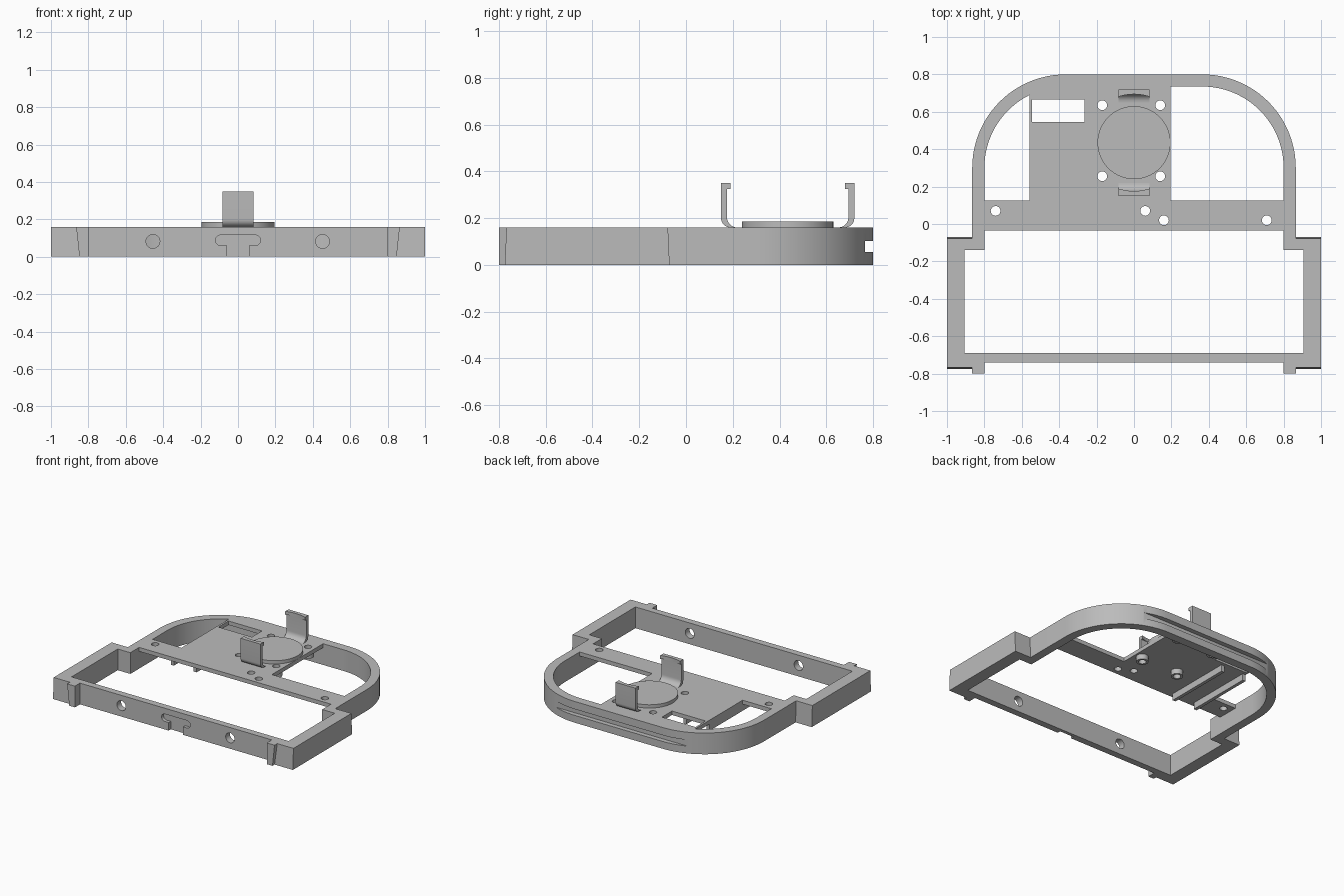
import bpy, bmesh
from math import sin, cos, pi, acos

cube = bpy.data.objects.get("Cube")
if cube:
    bpy.data.objects.remove(cube)

grey = bpy.data.materials.new("plain_grey")
grey.use_nodes = True
COLOUR = (0.5, 0.5, 0.5, 1)
grey.diffuse_color = COLOUR
grey.node_tree.nodes["Principled BSDF"].inputs["Base Color"].default_value = COLOUR

H = 0.16          # frame height
PLATE_Z = 0.13    # underside of the deck
DISC_Y = 0.435    # centre of the round pad
ARC_X, ARC_Y, R_OUT, R_IN = 0.365, 0.30, 0.50, 0.435


def prism(name, points, low, high, axis="z"):
    """Extrude a flat outline along an axis."""
    place = {"z": lambda a, b, c: (a, b, c),
             "y": lambda a, b, c: (a, c, b),
             "x": lambda a, b, c: (c, a, b)}[axis]
    bm = bmesh.new()
    rings = [[bm.verts.new(place(a, b, c)) for a, b in points] for c in (low, high)]
    bm.faces.new(rings[0])
    bm.faces.new(rings[1])
    n = len(points)
    for i in range(n):
        j = (i + 1) % n
        bm.faces.new((rings[0][i], rings[0][j], rings[1][j], rings[1][i]))
    bmesh.ops.recalc_face_normals(bm, faces=bm.faces)
    mesh = bpy.data.meshes.new(name)
    bm.to_mesh(mesh)
    bm.free()
    mesh.materials.append(grey)
    ob = bpy.data.objects.new(name, mesh)
    bpy.context.collection.objects.link(ob)
    return ob


def rect(x0, x1, y0, y1):
    return [(x0, y0), (x1, y0), (x1, y1), (x0, y1)]


def arc(cx, cy, r, start, end, n=24):
    return [(cx + r * cos(start + (end - start) * i / n),
             cy + r * sin(start + (end - start) * i / n)) for i in range(n + 1)]


def circle(cx, cy, r, n=32):
    return arc(cx, cy, r, 0, 2 * pi, n)[:-1]


def mirrored(half):
    return half + [(-x, y) for x, y in reversed(half)]


def activate(ob):
    bpy.ops.object.select_all(action="DESELECT")
    ob.select_set(True)
    bpy.context.view_layer.objects.active = ob


def cut(ob, *cutters):
    for cutter in cutters:
        cutter.hide_render = True
        mod = ob.modifiers.new("cut", "BOOLEAN")
        mod.operation = "DIFFERENCE"
        mod.solver = "EXACT"
        mod.object = cutter
        activate(ob)
        bpy.ops.object.modifier_apply(modifier=mod.name)
        bpy.data.objects.remove(cutter)


def smooth(ob):
    activate(ob)
    bpy.ops.object.shade_smooth_by_angle(angle=pi / 6)


# Outer frame: wide rectangle at the front, rounded arch at the back
outline = mirrored([(0.8, -0.74), (0.8, -0.8), (0.865, -0.8), (0.865, -0.775),
                    (1, -0.775), (1, -0.07), (0.865, -0.07)]
                   + arc(ARC_X, ARC_Y, R_OUT, 0, pi / 2))
frame = prism("frame", outline, 0, H)

# Slight draft on the ends of the side blocks and on the tabs
for v in frame.data.vertices:
    side = abs(v.co.x) > 0.86
    if side and v.co.z > 0.1:
        if abs(v.co.y + 0.07) < 0.001:
            v.co.y -= 0.007
        elif abs(v.co.y + 0.775) < 0.001:
            v.co.y += 0.007
    elif side and v.co.y < -0.77 and abs(v.co.x) < 0.9:
        v.co.x *= 0.98

opening = mirrored([(0.905, -0.69), (0.905, -0.14), (0.8, -0.14)]
                   + arc(ARC_X, ARC_Y, R_IN, 0, pi / 2))
cut(frame, prism("opening_cutter", opening, -0.1, 0.3))

# Groove along the back, round holes and keyed pocket in the front bar
cut(frame, prism("groove_cutter", rect(-0.7, 0.7, 0.765, 0.9), 0.055, 0.102))
for x in (-0.455, 0.452):
    cut(frame, prism("hole_cutter", circle(x, 0.082, 0.037), -0.76, -0.66, "y"))
slot = arc(0.092, 0.088, 0.028, -pi / 2, pi / 2, 12)
pocket = mirrored([(0.06, -0.05), (0.06, 0.06)] + slot)
cut(frame, prism("pocket_cutter", pocket, -0.76, -0.715, "y"))
smooth(frame)

# Thin deck across the arch
edge_angle = acos((-0.56 + ARC_X) / R_IN)
deck = prism("deck", [(-0.8, -0.035), (0.8, -0.035), (0.8, 0.125), (0.195, 0.125),
                      (0.195, 0.735)]
             + arc(-ARC_X, ARC_Y, R_IN, pi / 2, edge_angle, 8)
             + [(-0.56, 0.125), (-0.8, 0.125)], PLATE_Z, H)
cut(deck, prism("window_cutter", rect(-0.545, -0.265, 0.545, 0.665), 0, 0.3))
mounts = [(x, y) for x in (-0.17, 0.14) for y in (0.255, 0.635)]
small_holes = [(-0.74, 0.07), (0.06, 0.07), (0.16, 0.02), (0.71, 0.02)]
for x, y in mounts + small_holes:
    cut(deck, prism("hole_cutter", circle(x, y, 0.026), 0, 0.3))
smooth(deck)

# Hollow standoffs under the deck
for i, (x, y) in enumerate(mounts):
    post = prism(f"standoff_{i + 1}", circle(x, y, 0.042), 0.09, PLATE_Z)
    cut(post, prism("hole_cutter", circle(x, y, 0.026), 0, 0.3))
    smooth(post)

# Guide rails under the deck
for name, x in (("inner_rail", -0.37), ("outer_rail", -0.56)):
    prism(name, rect(x, x + 0.025, 0, 0.52), 0.08, PLATE_Z)

# Round pad
smooth(prism("round_pad", circle(0, DISC_Y, 0.195, 64), H, 0.185))

# Hooked clips in front of and behind the pad
for name, s in (("back_clip", 1), ("front_clip", -1)):
    outer = arc(0.245, 0.2, 0.04, 0, -pi / 2, 8)
    inner = arc(0.215, 0.205, 0.045, -pi / 2, 0, 8)
    profile = ([(0.24, 0.35), (0.285, 0.35)] + outer + inner
               + [(0.26, 0.325), (0.24, 0.325)])
    clip = prism(name, [(DISC_Y + s * d, z) for d, z in profile], -0.083, 0.083, "x")
    cut(clip, prism("lip_cutter", circle(0, DISC_Y, 0.259, 96), 0.28, 0.5))
    smooth(clip)
